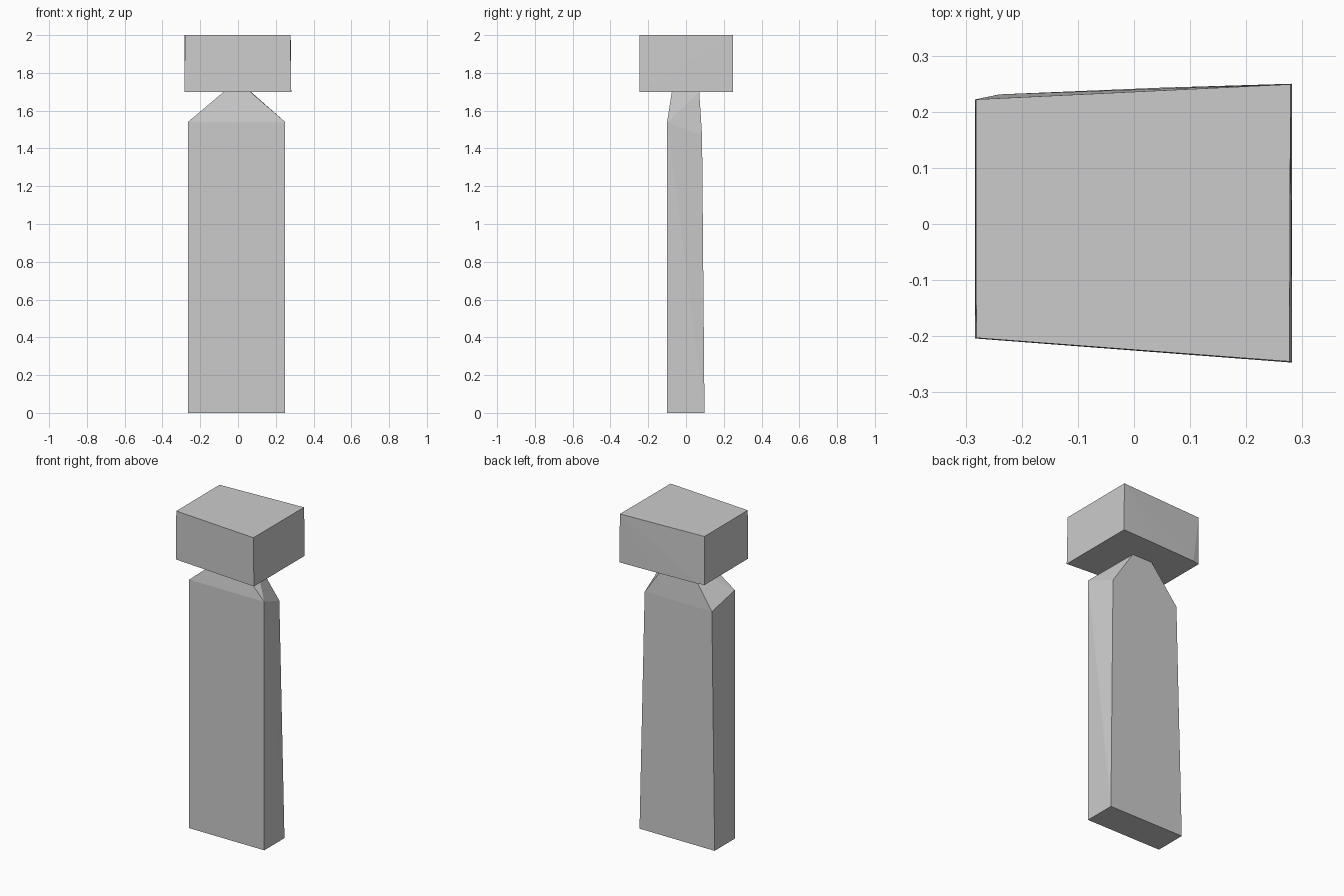
import bpy, bmesh

if "Cube" in bpy.data.objects:
    bpy.data.objects.remove(bpy.data.objects["Cube"])


def hull_part(name, points):
    """Flat-faced convex block wrapped around a few corner points."""
    bm = bmesh.new()
    for p in points:
        bm.verts.new(p)
    result = bmesh.ops.convex_hull(bm, input=bm.verts[:])
    unused = [g for g in result["geom_interior"] if isinstance(g, bmesh.types.BMVert)]
    bmesh.ops.delete(bm, geom=unused, context='VERTS')
    bmesh.ops.dissolve_limit(bm, angle_limit=0.005, verts=bm.verts[:], edges=bm.edges[:])
    bmesh.ops.recalc_face_normals(bm, faces=bm.faces[:])
    mesh = bpy.data.meshes.new(name)
    bm.to_mesh(mesh)
    bm.free()
    obj = bpy.data.objects.new(name, mesh)
    bpy.context.collection.objects.link(obj)
    return obj


def ring(outline, z):
    return [(x, y, z) for x, y in outline]


# Tapered slab body: base, upright front shoulders, lower back shoulders, neck
base = [(-0.265, -0.10), (0.25, -0.10), (0.25, 0.098), (-0.265, 0.098)]
front_shoulders = [(-0.265, -0.10), (0.25, -0.10)]
back_shoulders = [(-0.237, 0.085), (0.224, 0.085)]
neck = [(-0.075, -0.075), (0.065, -0.075), (0.068, 0.07), (-0.07, 0.07)]
hull_part("body", ring(base, 0) + ring(front_shoulders, 1.54)
          + ring(back_shoulders, 1.47) + ring(neck, 1.70))

# Slightly skewed block head with a small facet at the back left corner
head_bottom = [(-0.283, -0.204), (0.282, -0.247), (0.282, 0.25),
               (0.05, 0.243), (-0.24, 0.231), (-0.283, 0.222)]
head_top = [(-0.281, -0.203), (0.277, -0.245), (0.279, 0.249), (-0.282, 0.222)]
hull_part("head", ring(head_bottom, 1.70) + ring(head_top, 2.0))
